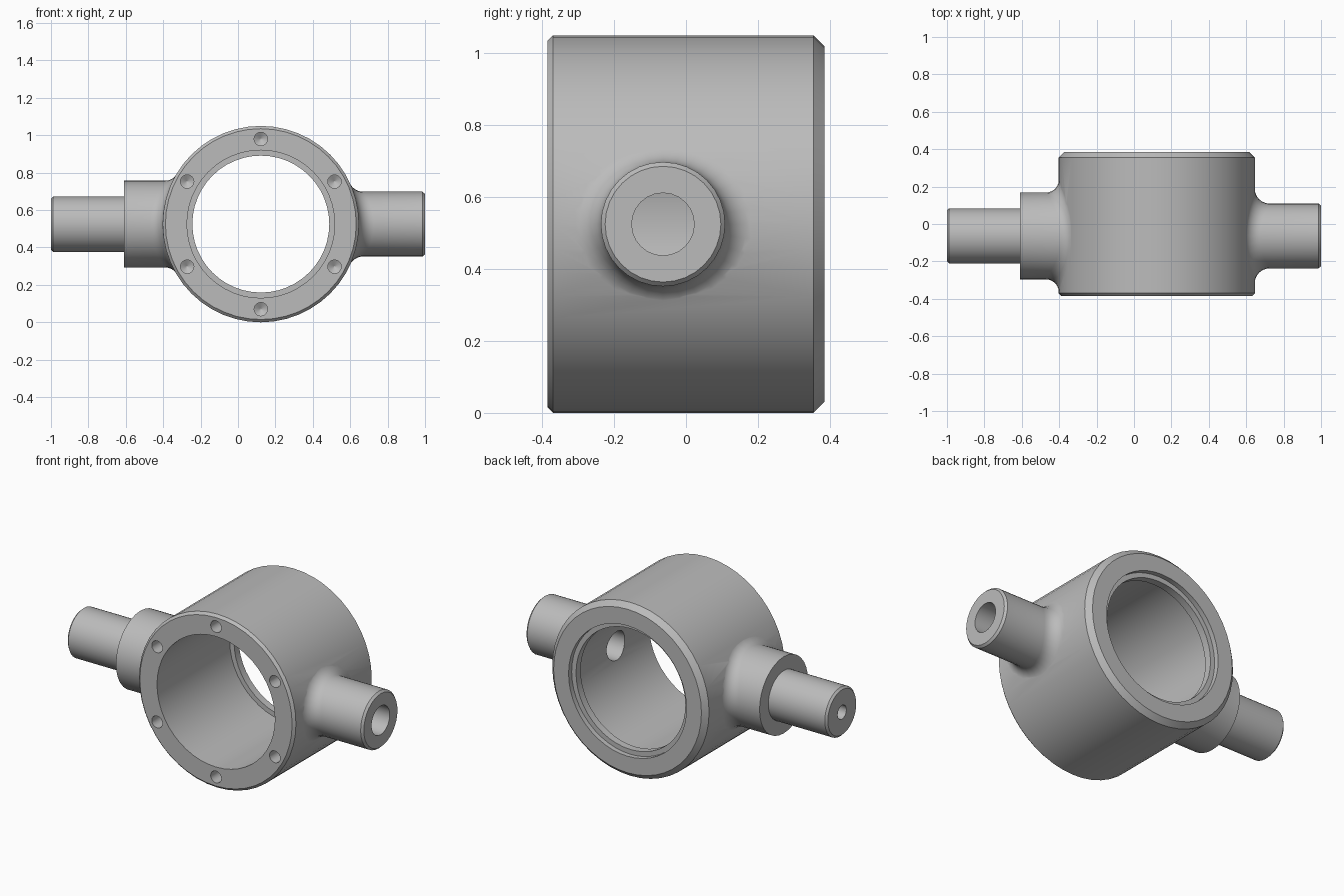
import bpy, bmesh, math
from mathutils import Vector

cube = bpy.data.objects.get("Cube")
if cube:
    bpy.data.objects.remove(cube, do_unlink=True)

CENTRE = Vector((0.122, 0, 0.525))   # middle of the housing ring
BOSS_Y = -0.064                      # side bosses sit slightly forward
R = 0.525                            # housing radius

steel = bpy.data.materials.new("plain_grey_metal")
steel.use_nodes = True
steel.diffuse_color = (0.5, 0.5, 0.5, 1)
steel.node_tree.nodes["Principled BSDF"].inputs["Base Color"].default_value = (0.5, 0.5, 0.5, 1)


def skin(name, rings, closed=False, offset=Vector()):
    """Bridge successive rings of points into a solid object."""
    bm = bmesh.new()
    loops = [[bm.verts.new(p + offset) for p in ring] for ring in rings]
    n = len(loops[0])
    pairs = list(zip(loops, loops[1:]))
    if closed:
        pairs.append((loops[-1], loops[0]))
    else:
        bm.faces.new(loops[0])
        bm.faces.new(loops[-1])
    for a, b in pairs:
        for i in range(n):
            j = (i + 1) % n
            bm.faces.new((a[i], a[j], b[j], b[i]))
    bmesh.ops.recalc_face_normals(bm, faces=bm.faces)
    mesh = bpy.data.meshes.new(name)
    bm.to_mesh(mesh)
    bm.free()
    mesh.materials.append(steel)
    obj = bpy.data.objects.new(name, mesh)
    bpy.context.collection.objects.link(obj)
    return obj


def angles(n):
    return [2 * math.pi * i / n for i in range(n)]


def ring_y(r, y, n):
    return [Vector((r * math.sin(a), y, r * math.cos(a))) for a in angles(n)]


def ring_x(r, x, n):
    return [Vector((x, r * math.cos(a), r * math.sin(a))) for a in angles(n)]


def fillet_rings(r, f, n, steps=6):
    """Rolling-ball fillet from the housing surface out to a boss of radius r."""
    base = R - 0.0015
    rings = [[] for _ in range(steps + 1)]
    for a in angles(n):
        y, z = (r + f) * math.cos(a), (r + f) * math.sin(a)
        ball = Vector((math.sqrt((base + f) ** 2 - z * z), y, z))
        to_body = -Vector((ball.x, 0, ball.z)).normalized()
        to_boss = -Vector((0, math.cos(a), math.sin(a)))
        for k in range(steps + 1):
            rings[k].append(ball + f * to_body.slerp(to_boss, k / steps))
    skirt = [Vector((0.41, p.y, p.z)) for p in rings[0]]
    return [skirt] + rings


def boss(name, r, f, profile, side, n=32):
    rings = fillet_rings(r, f, n) + [ring_x(pr, px, n) for pr, px in profile]
    for ring in rings:
        for p in ring:
            p.x *= side
    return skin(name, rings, offset=CENTRE + Vector((0, BOSS_Y, 0)))


# Housing ring with chamfered rims and a retaining lip near the back
profile = [(0.395, -0.385), (0.51, -0.385), (R, -0.37), (R, 0.355), (0.495, 0.385),
           (0.395, 0.385), (0.395, 0.355), (0.366, 0.355), (0.366, 0.31), (0.395, 0.31)]
housing = skin("housing", [ring_y(r, y, 48) for r, y in profile], True, CENTRE)

# Side bosses: plain stub on the left, stepped collar and shaft on the right
stub = boss("left_boss", 0.173, 0.08, [(0.173, 0.865), (0.161, 0.878)], 1)
shaft = boss("right_boss", 0.232, 0.07,
             [(0.232, 0.732), (0.148, 0.732), (0.148, 1.11), (0.136, 1.122)], -1)

# Cutters: through hole, blind shaft hole and six drilled bolt holes
at_boss = CENTRE + Vector((0, BOSS_Y, 0))
cutters = [
    skin("left_bore_cutter", [ring_x(0.087, x, 24) for x in (0.2, 1.0)], False, at_boss),
    skin("right_bore_cutter", [ring_x(0.042, x, 16) for x in (-1.2, -0.8)], False, at_boss),
]
for a in angles(6):
    spot = CENTRE + Vector((0.455 * math.sin(a), 0, 0.455 * math.cos(a)))
    drill = [(0.036, -0.45), (0.036, -0.29), (0.003, -0.27)]
    cutters.append(skin("bolt_hole_cutter", [ring_y(r, y, 16) for r, y in drill], False, spot))

for tools, mode in (([stub, shaft], 'UNION'), (cutters, 'DIFFERENCE')):
    for tool in tools:
        mod = housing.modifiers.new(tool.name, 'BOOLEAN')
        mod.object, mod.operation, mod.solver = tool, mode, 'EXACT'

# Bake the booleans, then drop the helper parts
depsgraph = bpy.context.evaluated_depsgraph_get()
baked = bpy.data.meshes.new_from_object(housing.evaluated_get(depsgraph))
housing.modifiers.clear()
housing.data = baked
for tool in [stub, shaft] + cutters:
    bpy.data.objects.remove(tool, do_unlink=True)

# Smooth the round surfaces, keep rims crisp
bpy.ops.object.select_all(action='DESELECT')
housing.select_set(True)
bpy.context.view_layer.objects.active = housing
bpy.ops.object.shade_smooth_by_angle(angle=math.radians(30))
